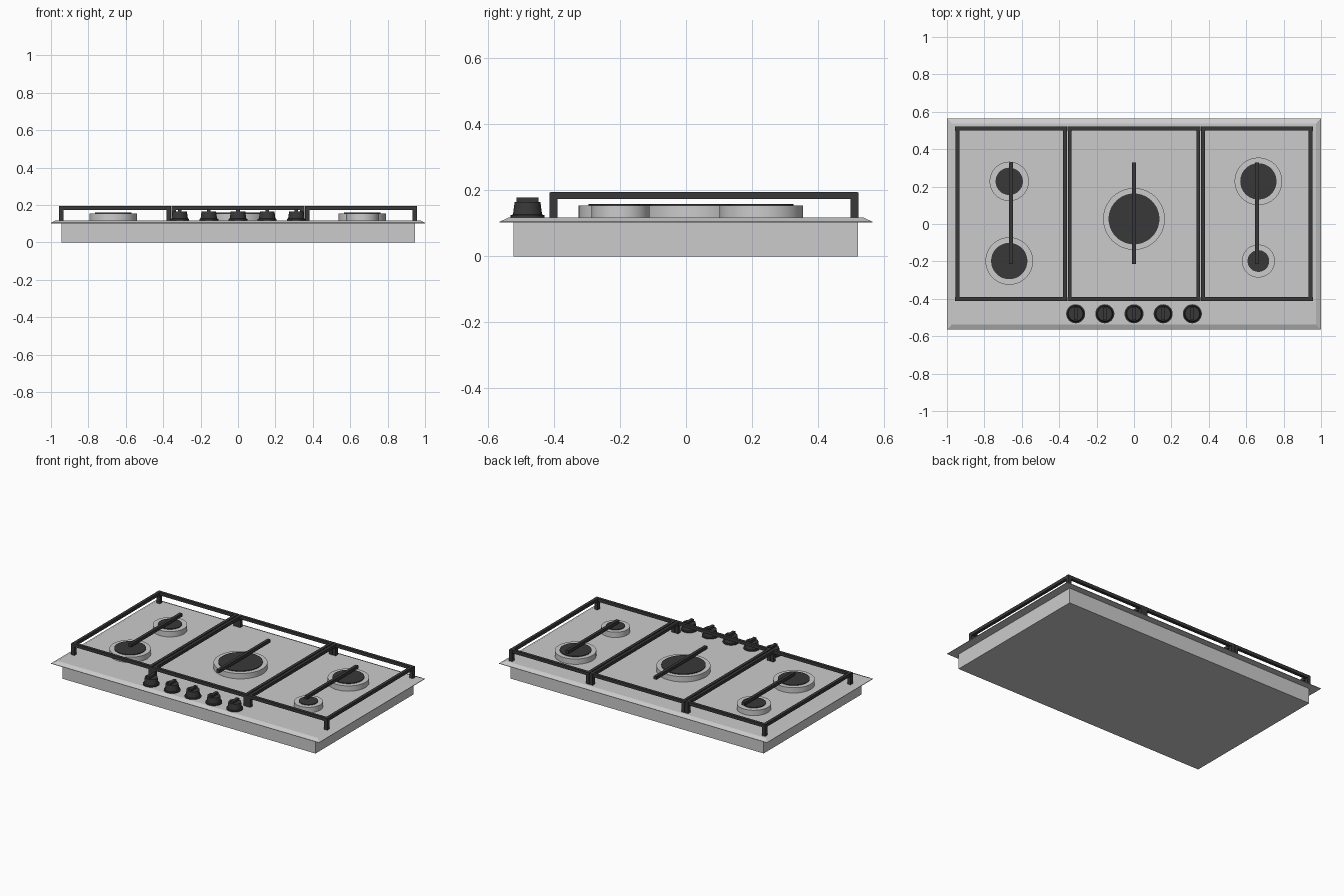
import bpy, bmesh, math
from mathutils import Matrix, Vector

if "Cube" in bpy.data.objects:
    bpy.data.objects.remove(bpy.data.objects["Cube"])

dark = bpy.data.materials.new("dark_enamel")
dark.diffuse_color = (0.04, 0.04, 0.04, 1)
dark.use_nodes = True
dark.node_tree.nodes["Principled BSDF"].inputs["Base Color"].default_value = dark.diffuse_color


def box(bm, x0, x1, y0, y1, z0, z1):
    size = Vector((x1 - x0, y1 - y0, z1 - z0))
    mid = Vector((x0 + x1, y0 + y1, z0 + z1)) / 2
    bmesh.ops.create_cube(bm, size=1, matrix=Matrix.Translation(mid) @ Matrix.Diagonal((*size, 1)))


def lathe(bm, profile, n=48):
    # closed solid of revolution from (radius, z) points
    rings = [[bm.verts.new((r * math.cos(2 * math.pi * i / n), r * math.sin(2 * math.pi * i / n), z))
              for i in range(n)] for r, z in profile]
    for a, b in zip(rings, rings[1:]):
        for i in range(n):
            j = (i + 1) % n
            bm.faces.new((a[i], a[j], b[j], b[i]))
    bm.faces.new(rings[0][::-1])
    bm.faces.new(rings[-1])


def finish(bm, name, mat=None, loc=(0, 0, 0), smooth=False):
    bmesh.ops.recalc_face_normals(bm, faces=bm.faces)
    me = bpy.data.meshes.new(name)
    bm.to_mesh(me)
    bm.free()
    ob = bpy.data.objects.new(name, me)
    bpy.context.collection.objects.link(ob)
    ob.location = loc
    if mat:
        me.materials.append(mat)
    if smooth:
        bpy.ops.object.select_all(action='DESELECT')
        ob.select_set(True)
        bpy.context.view_layer.objects.active = ob
        bpy.ops.object.shade_smooth_by_angle(angle=math.radians(35))
    return ob


TOP = 0.118

# Housing below the worktop
bm = bmesh.new()
box(bm, -0.945, 0.945, -0.523, 0.521, 0, 0.104)
finish(bm, "housing")

# Top plate with sloped rim
bm = bmesh.new()
loops = [[bm.verts.new((sx * x, sy * y, z)) for sx, sy in ((-1, -1), (1, -1), (1, 1), (-1, 1))]
         for x, y, z in ((1, 0.565, 0.102), (1, 0.565, 0.105), (0.972, 0.536, TOP))]
for a, b in zip(loops, loops[1:]):
    for i in range(4):
        j = (i + 1) % 4
        bm.faces.new((a[i], a[j], b[j], b[i]))
bm.faces.new(loops[0][::-1])
bm.faces.new(loops[-1])
finish(bm, "top_plate")

# Burners: (name, x, y, ring radius, cap radius)
burners = [
    ("back_left", -0.667, 0.228, 0.105, 0.073),
    ("front_left", -0.667, -0.198, 0.127, 0.097),
    ("centre", 0, 0.027, 0.165, 0.136),
    ("back_right", 0.665, 0.228, 0.127, 0.097),
    ("front_right", 0.665, -0.198, 0.088, 0.058),
]
for name, x, y, ring, cap in burners:
    bm = bmesh.new()
    lathe(bm, [(ring, TOP - 0.004), (ring, 0.154)], 64)
    finish(bm, name + "_burner_ring", None, (x, y, 0), True)
    bm = bmesh.new()
    lathe(bm, [(cap, 0.15), (cap, 0.159)], 64)
    finish(bm, name + "_burner_cap", dark, (x, y, 0), True)

# Pan supports: frame, four legs and a central bar
Y0, Y1, Z0, Z1 = -0.413, 0.522, 0.174, 0.195
W, LEG = 0.02, 0.024
for name, x0, x1, xc in (("left", -0.956, -0.357, -0.657),
                         ("middle", -0.355, 0.355, 0),
                         ("right", 0.357, 0.956, 0.657)):
    bm = bmesh.new()
    a, b, c, d = x0 + 0.002, x1 - 0.002, Y0 + 0.002, Y1 - 0.002
    box(bm, a, b, c, c + W, Z0, Z1)
    box(bm, a, b, d - W, d, Z0, Z1)
    box(bm, a, a + W, c, d, Z0, Z1)
    box(bm, b - W, b, c, d, Z0, Z1)
    for lx in (x0, x1 - LEG):
        for ly in (Y0, Y1 - LEG):
            box(bm, lx, lx + LEG, ly, ly + LEG, TOP - 0.002, Z1 - 0.001)
    box(bm, xc - 0.01, xc + 0.01, -0.213, 0.33, Z0, Z1)
    finish(bm, name + "_pan_support", dark)

# Control knobs: flared base, body and grip ridge
for i in range(5):
    bm = bmesh.new()
    lathe(bm, [(0.051, TOP - 0.002), (0.051, 0.125), (0.044, 0.127), (0.039, 0.165)], 32)
    box(bm, -0.01, 0.01, -0.034, 0.034, 0.155, 0.179)
    finish(bm, f"knob_{i + 1}", dark, (0.156 * (i - 2), -0.48, 0), True)
